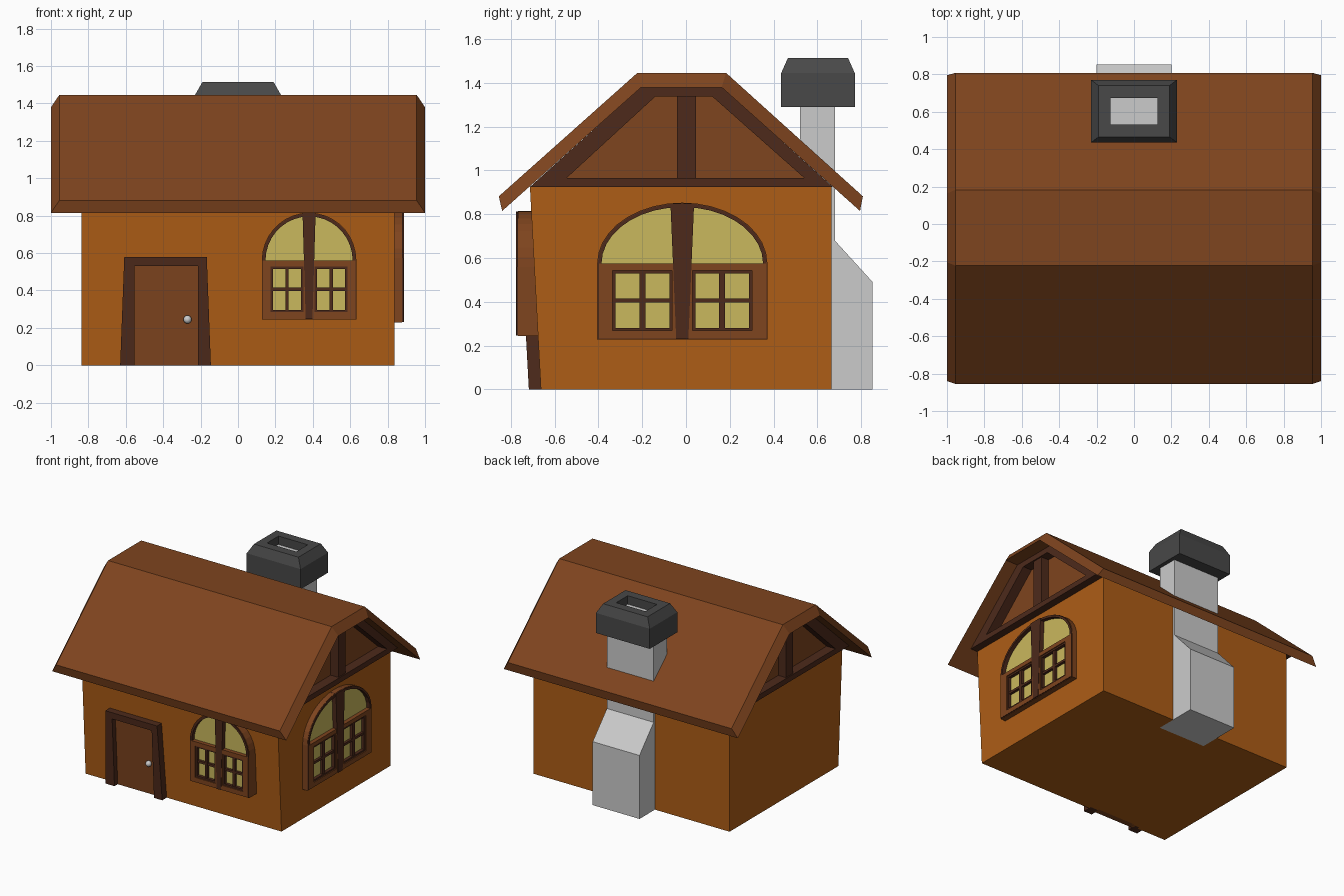
import bpy, bmesh
from math import sin, cos, pi

if "Cube" in bpy.data.objects:
    bpy.data.objects.remove(bpy.data.objects["Cube"])


def material(name, r, g, b):
    m = bpy.data.materials.new(name)
    m.diffuse_color = (r, g, b, 1)
    m.use_nodes = True
    m.node_tree.nodes["Principled BSDF"].inputs["Base Color"].default_value = m.diffuse_color
    return m


WALL = material("ochre_plaster", 0.42, 0.11, 0.008)
ROOF = material("brown_wood", 0.21, 0.058, 0.013)
DARK = material("dark_wood", 0.075, 0.023, 0.011)
GLASS = material("yellow_glass", 0.59, 0.48, 0.11)
SOOT = material("dark_stone", 0.065, 0.065, 0.065)


def loft(name, loops, mat=None, closed=False):
    """Skin a list of equal-length 3D loops; cap the ends unless closed."""
    bm = bmesh.new()
    rows = [[bm.verts.new(p) for p in loop] for loop in loops]
    n = len(rows[0])
    pairs = list(zip(rows, rows[1:])) + ([(rows[-1], rows[0])] if closed else [])
    for a, b in pairs:
        for i in range(n):
            j = (i + 1) % n
            bm.faces.new((a[i], a[j], b[j], b[i]))
    if not closed:
        bm.faces.new(rows[0])
        bm.faces.new(rows[-1])
    bmesh.ops.recalc_face_normals(bm, faces=bm.faces)
    me = bpy.data.meshes.new(name)
    bm.to_mesh(me)
    bm.free()
    ob = bpy.data.objects.new(name, me)
    if mat:
        me.materials.append(mat)
    bpy.context.collection.objects.link(ob)
    return ob


def prism(name, profile, place, d0, d1, mat=None):
    return loft(name, [[place(u, z, d) for u, z in profile] for d in (d0, d1)], mat)


def ring(name, outer, inner, place, d0, d1, mat, closed=True):
    """Band between two matching outlines, extruded from d0 to d1."""
    return loft(name, [[place(*o, d0), place(*o, d1), place(*i, d1), place(*i, d0)]
                       for o, i in zip(outer, inner)], mat, closed)


def rect(a0, a1, b0, b1):
    return [(a0, b0), (a1, b0), (a1, b1), (a0, b1)]


def side(u, z, d):          # profile in y-z, depth along x
    return (d, u, z)


def front_lean(u, z, d):    # profile in x-z, depth outward from the leaning front wall
    return (u, -0.663 - 0.054 * z - d, z)


# House body, front wall leaning outward
loft("house_walls", [[(x, y, z) for x, y in rect(-0.838, 0.836, y0, 0.665)]
                     for y0, z in ((-0.663, 0), (-0.713, 0.926))], WALL)

# Gable panels and attic
gable = [(-0.713, 0.925), (-0.207, 1.38), (0.165, 1.38), (0.67, 0.925)]
gable_in = [(-0.545, 0.966), (-0.14, 1.338), (0.12, 1.338), (0.54, 0.966)]
prism("attic", gable, side, -0.82, 0.82, ROOF)

# Gable timbers at both ends
for s, tag in ((1, "right"), (-1, "left")):
    ring("gable_beams_" + tag, gable, gable_in, side, s * 0.81, s * 0.895, DARK)
    prism("gable_post_" + tag, rect(-0.04, 0.045, 0.95, 1.36), side, s * 0.81, s * 0.885, DARK)

# Roof shell with bevelled ends
top = [(-0.855, 0.882), (-0.222, 1.446), (0.183, 1.446), (0.808, 0.882)]
under = [(-0.84, 0.815), (-0.205, 1.38), (0.163, 1.38), (0.795, 0.815)]
loft("roof", [[(-0.955, *o), (0.955, *o), (1, *i), (-1, *i)]
              for o, i in zip(top, under)], ROOF)

# Chimney stack and hollow cap
prism("chimney", [(0.52, 0), (0.853, 0), (0.853, 0.49), (0.68, 0.68), (0.68, 1.45), (0.52, 1.45)],
      side, -0.2, 0.2)
loft("chimney_cap", [[(x, y, z) for x, y in rect(-hx, hx, 0.603 - hy, 0.603 + hy)]
                     for hx, hy, z in ((0.23, 0.168, 1.29), (0.23, 0.168, 1.445),
                                       (0.19, 0.137, 1.515), (0.125, 0.07, 1.515),
                                       (0.125, 0.07, 1.44))], SOOT)

# Door, frame and knob
prism("door", rect(-0.56, -0.21, 0.0, 0.54), front_lean, -0.03, 0.015, ROOF)
ring("door_frame", [(-0.63, 0), (-0.608, 0.58), (-0.167, 0.58), (-0.145, 0)],
     [(-0.553, 0), (-0.553, 0.53), (-0.215, 0.53), (-0.215, 0)],
     front_lean, -0.02, 0.055, DARK, closed=False)
bpy.ops.mesh.primitive_uv_sphere_add(segments=12, ring_count=8, radius=0.022,
                                     location=front_lean(-0.27, 0.245, 0.03))
bpy.context.object.name = "door_knob"
bpy.ops.object.shade_smooth()


def window(tag, place, hw, z0, spring, rise, d):
    """Arched window: half width, sill, spring line, arch height, front depth."""
    k = hw / 0.25

    def arch(t, base):
        pts = [(-hw + t, base), (hw - t, base)]
        return pts + [((hw - t) * cos(a), spring + (rise - t) * sin(a))
                      for a in (pi * i / 18 for i in range(19))]

    ring(tag + "_frame", arch(0, z0), arch(0.017, z0 + 0.017), place, d - 0.11, d, DARK)
    prism(tag + "_glass", arch(0.01, z0 + 0.01), place, d - 0.1, d - 0.03, GLASS)
    # Outer casing skin in lighter wood
    ring(tag + "_casing", arch(-0.003, z0 - 0.003), arch(0.004, z0 + 0.004), place,
         d - 0.11, d - 0.006, ROOF)
    # Tapered centre mullion
    prism(tag + "_mullion", [(-0.018 * k, z0), (0.018 * k, z0),
                             (0.035 * k, spring + rise), (-0.035 * k, spring + rise)],
          place, d - 0.1, d + 0.004, DARK)
    # Two casements, each with dark sash and crossed bars
    for s, half in ((-1, "left"), (1, "right")):
        name = tag + "_" + half
        a, b = s * 0.03 * k, s * 0.206 * k
        p, q = z0 + 0.037, spring - 0.032
        ring(name + "_casement", rect(0, s * (hw - 0.001), z0 + 0.001, spring), rect(a, b, p, q),
             place, d - 0.1, d + 0.001, ROOF)
        t = 0.013
        ring(name + "_sash", rect(a, b, p, q), rect(a + s * t, b - s * t, p + t, q - t),
             place, d - 0.1, d - 0.006, DARK)
        m, c = (a + b) / 2, (p + q) / 2
        prism(name + "_bar_upright", rect(m - 0.009 * k, m + 0.009 * k, p, q),
              place, d - 0.1, d - 0.01, DARK)
        prism(name + "_bar_cross", rect(a, b, c - 0.009, c + 0.009),
              place, d - 0.1, d - 0.011, DARK)


window("front_window", lambda u, z, d: (0.38 + u, -d, z), 0.25, 0.247, 0.56, 0.253, 0.773)
window("side_window", lambda u, z, d: (d, -0.017 + u, z), 0.386, 0.231, 0.575, 0.275, 0.883)
